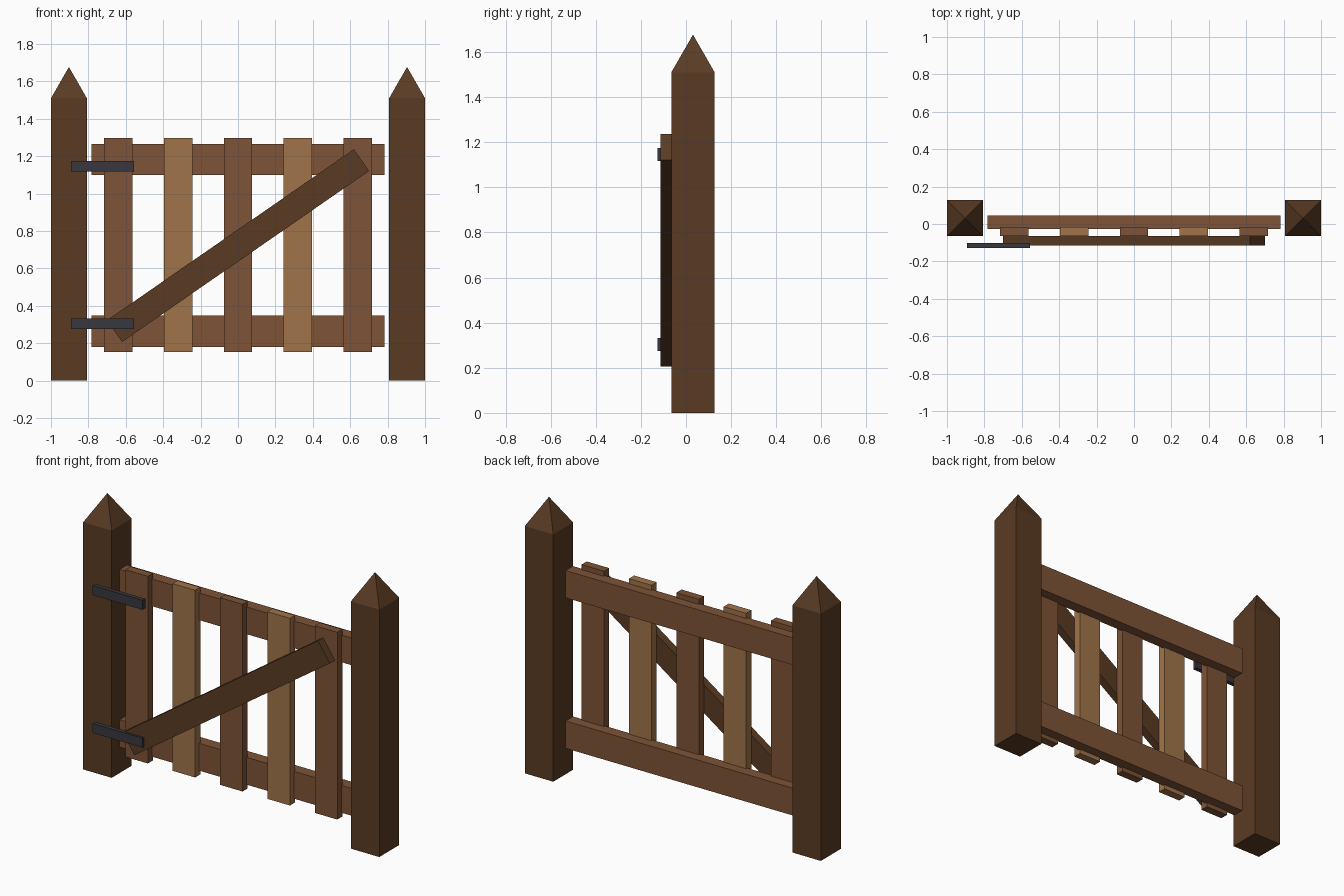
import bpy, bmesh, math
from mathutils import Matrix

if "Cube" in bpy.data.objects:
    bpy.data.objects.remove(bpy.data.objects["Cube"])


def material(name, rgb):
    m = bpy.data.materials.new(name)
    m.diffuse_color = (*rgb, 1.0)
    m.use_nodes = True
    m.node_tree.nodes["Principled BSDF"].inputs["Base Color"].default_value = m.diffuse_color
    return m


DARK = material("dark_wood", (0.102, 0.044, 0.017))
MID = material("brown_wood", (0.209, 0.088, 0.038))
LIGHT = material("light_wood", (0.356, 0.175, 0.068))
IRON = material("black_iron", (0.038, 0.038, 0.049))


def finish(name, bm, mat):
    bmesh.ops.recalc_face_normals(bm, faces=bm.faces)
    mesh = bpy.data.meshes.new(name)
    bm.to_mesh(mesh)
    bm.free()
    mesh.materials.append(mat)
    obj = bpy.data.objects.new(name, mesh)
    bpy.context.collection.objects.link(obj)
    return obj


def box(name, x, y, z, mat):
    """Box from (min, max) pairs, with its origin at its centre."""
    bm = bmesh.new()
    size = [b - a for a, b in (x, y, z)]
    bmesh.ops.create_cube(bm, size=1, matrix=Matrix.Diagonal((*size, 1)))
    obj = finish(name, bm, mat)
    obj.location = [(a + b) / 2 for a, b in (x, y, z)]
    return obj


def post(name, x):
    """Square post with a pyramid point."""
    h, y, shoulder, tip = 0.096, 0.031, 1.51, 1.677
    corners = [(-h, -h), (h, -h), (h, h), (-h, h)]
    bm = bmesh.new()
    low = [bm.verts.new((a, b, 0)) for a, b in corners]
    top = [bm.verts.new((a, b, shoulder)) for a, b in corners]
    apex = bm.verts.new((0, 0, tip))
    bm.faces.new(low)
    for i in range(4):
        j = (i + 1) % 4
        bm.faces.new((low[i], low[j], top[j], top[i]))
        bm.faces.new((top[i], top[j], apex))
    finish(name, bm, DARK).location = (x, y, 0)


# Posts
post("left_post", -0.904)
post("right_post", 0.904)

# Horizontal rails
for name, z in (("lower_rail", (0.18, 0.347)), ("upper_rail", (1.099, 1.265))):
    box(name, (-0.782, 0.782), (-0.026, 0.045), z, MID)

# Upright slats in alternating wood
for i in range(5):
    cx = (i - 2) * 0.32
    box(f"slat_{i + 1}", (cx - 0.076, cx + 0.076), (-0.065, -0.015),
        (0.153, 1.296), LIGHT if i % 2 else MID)

# Diagonal brace
brace = box("diagonal_brace", (-0.803, 0.803), (-0.114, -0.064),
            (0.651, 0.793), DARK)
brace.rotation_euler.y = -math.radians(34.7)

# Hinge straps
for name, z in (("lower_hinge", 0.304), ("upper_hinge", 1.146)):
    box(name, (-0.893, -0.555), (-0.127, -0.101), (z - 0.029, z + 0.029), IRON)
